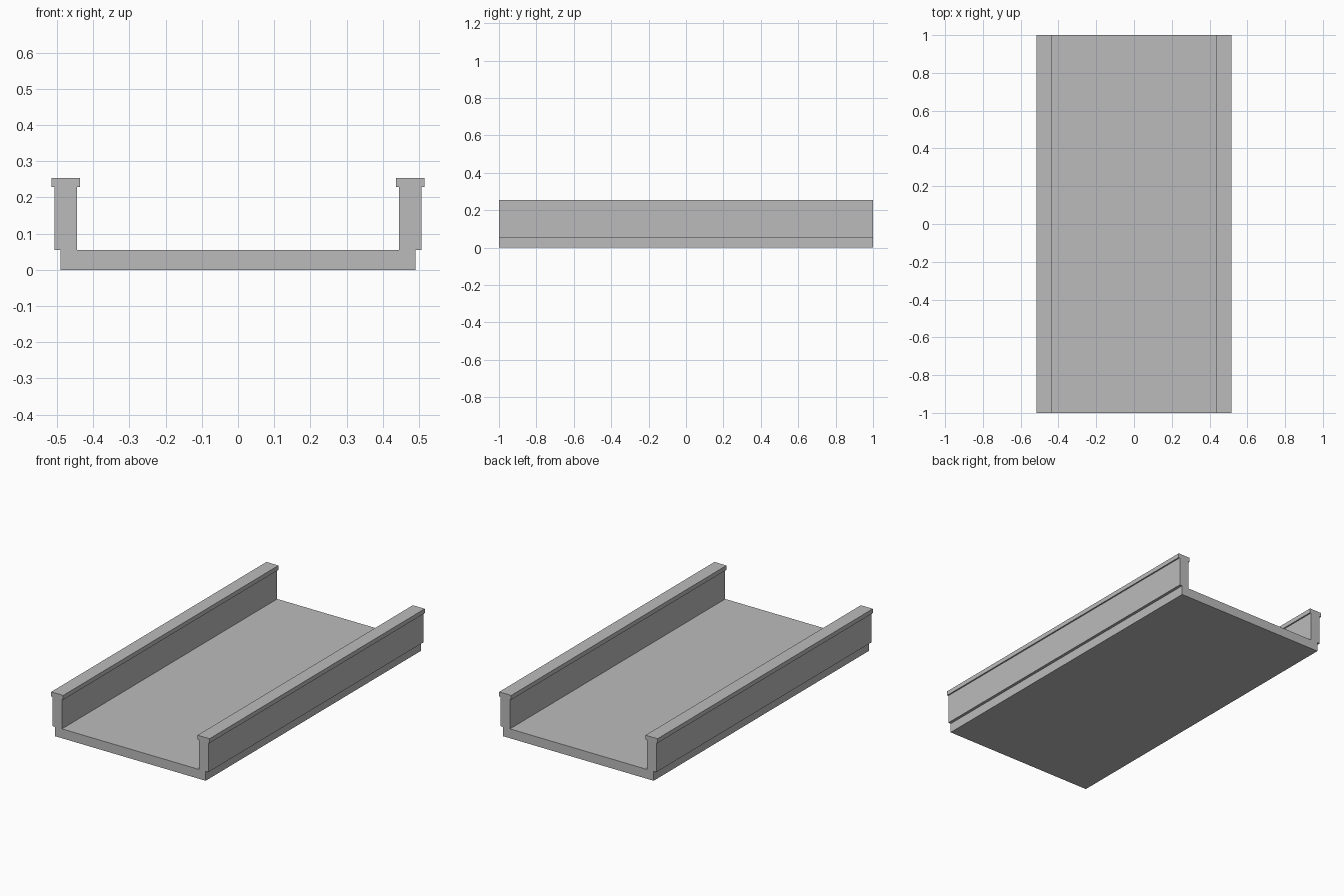
import bpy
import bmesh

cube = bpy.data.objects.get("Cube")
if cube:
    bpy.data.objects.remove(cube, do_unlink=True)

# Plain grey concrete
concrete = bpy.data.materials.new("concrete_grey")
concrete.use_nodes = True
grey = (0.5, 0.5, 0.5, 1)
concrete.diffuse_color = grey
concrete.node_tree.nodes["Principled BSDF"].inputs["Base Color"].default_value = grey

LENGTH = 2.0
DECK_HALF, DECK_TOP = 0.49, 0.055
WALL_IN, WALL_OUT = 0.445, 0.507
CAP_IN, CAP_OUT = 0.437, 0.515
CAP_BOTTOM, CAP_TOP = 0.228, 0.254

# Left half of the cross-section, from underside round to the deck surface
half = [
    (DECK_HALF, 0), (DECK_HALF, DECK_TOP),
    (WALL_OUT, DECK_TOP), (WALL_OUT, CAP_BOTTOM),
    (CAP_OUT, CAP_BOTTOM), (CAP_OUT, CAP_TOP),
    (CAP_IN, CAP_TOP), (CAP_IN, CAP_BOTTOM),
    (WALL_IN, CAP_BOTTOM), (WALL_IN, DECK_TOP),
]
section = half + [(-x, z) for x, z in reversed(half)]

# Trough-shaped bridge span: deck, side parapets and overhanging copings
bm = bmesh.new()
end = bm.faces.new([bm.verts.new((x, -LENGTH / 2, z)) for x, z in section])
swept = bmesh.ops.extrude_face_region(bm, geom=[end], use_keep_orig=True)
moved = [v for v in swept["geom"] if isinstance(v, bmesh.types.BMVert)]
bmesh.ops.translate(bm, verts=moved, vec=(0, LENGTH, 0))
bmesh.ops.recalc_face_normals(bm, faces=bm.faces)

mesh = bpy.data.meshes.new("bridge_span")
bm.to_mesh(mesh)
bm.free()
mesh.materials.append(concrete)
span = bpy.data.objects.new("bridge_span", mesh)
bpy.context.collection.objects.link(span)
